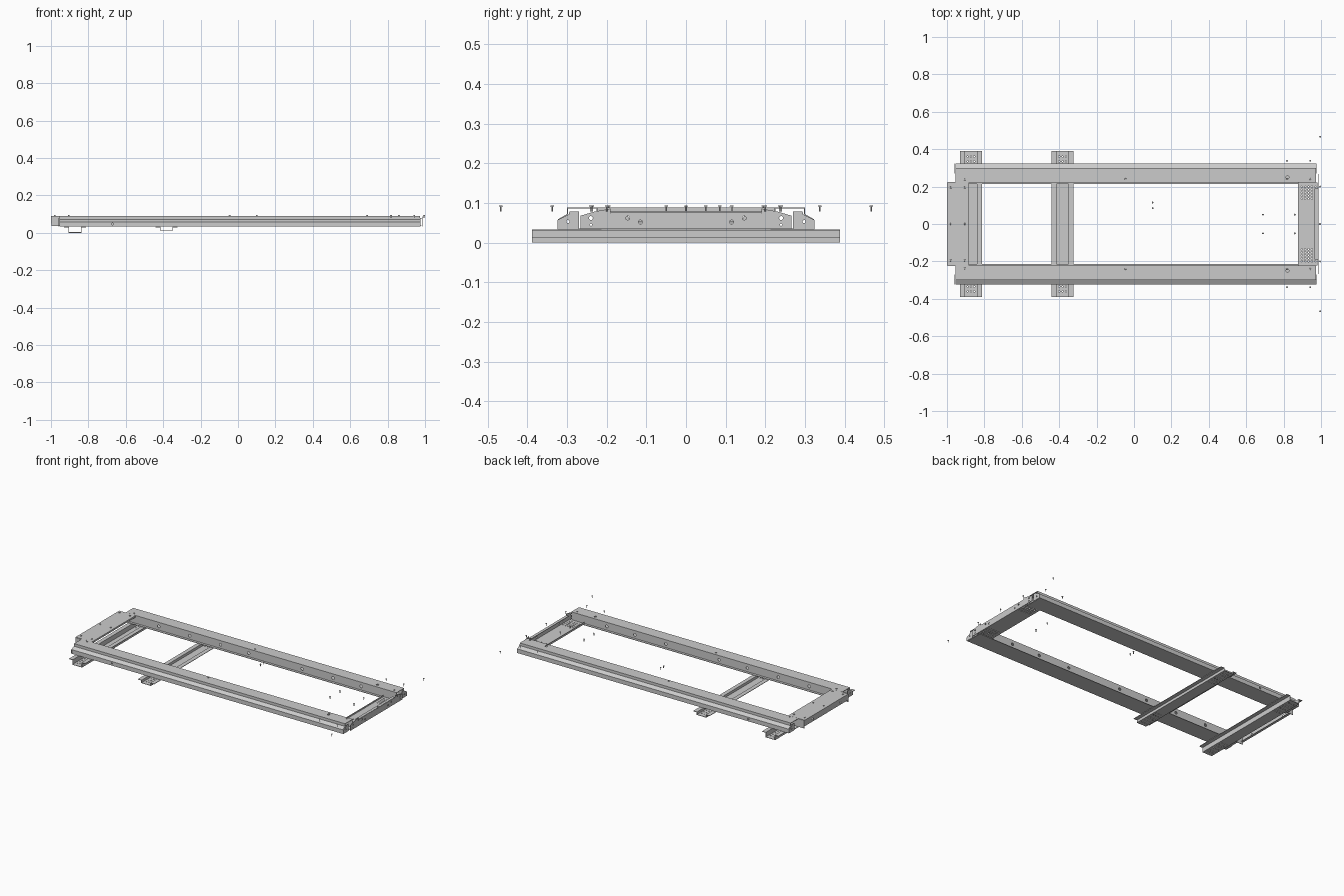
import bpy, bmesh, math
from mathutils import Matrix, Vector

if "Cube" in bpy.data.objects:
    bpy.data.objects.remove(bpy.data.objects["Cube"])

T = 0.003  # sheet thickness


def add_object(name, bm):
    me = bpy.data.meshes.new(name)
    bm.to_mesh(me)
    bm.free()
    ob = bpy.data.objects.new(name, me)
    bpy.context.collection.objects.link(ob)
    return ob


def apply_mod(ob, mod):
    with bpy.context.temp_override(object=ob, active_object=ob, selected_objects=[ob]):
        bpy.ops.object.modifier_apply(modifier=mod.name)


def sheet(name, path, axis, a, b):
    """Folded sheet: open path of (u, z) swept along x or y."""
    def co(u, z, s):
        return (s, u, z) if axis == 'x' else (u, s, z)
    bm = bmesh.new()
    rows = [(bm.verts.new(co(u, z, a)), bm.verts.new(co(u, z, b))) for u, z in path]
    for p, q in zip(rows, rows[1:]):
        bm.faces.new((p[0], p[1], q[1], q[0]))
    ob = add_object(name, bm)
    mod = ob.modifiers.new("thickness", 'SOLIDIFY')
    mod.thickness, mod.offset, mod.use_even_offset = T, 0, True
    apply_mod(ob, mod)
    return ob


def plate(name, outline, x, t=T):
    """Flat plate standing across x, outline in (y, z)."""
    bm = bmesh.new()
    f = bm.faces.new([bm.verts.new((x - t / 2, y, z)) for y, z in outline])
    r = bmesh.ops.extrude_face_region(bm, geom=[f])
    bmesh.ops.translate(bm, vec=(t, 0, 0),
                        verts=[v for v in r['geom'] if isinstance(v, bmesh.types.BMVert)])
    bmesh.ops.recalc_face_normals(bm, faces=bm.faces)
    return add_object(name, bm)


def drill(ob, axis, holes, depth=0.02, sides=10):
    """Cut round holes given as (centre, radius)."""
    rot = {'x': Matrix.Rotation(math.pi / 2, 4, 'Y'),
           'y': Matrix.Rotation(math.pi / 2, 4, 'X'), 'z': Matrix()}[axis]
    bm = bmesh.new()
    for c, r in holes:
        bmesh.ops.create_cone(bm, cap_ends=True, segments=sides, radius1=r, radius2=r,
                              depth=depth, matrix=Matrix.Translation(c) @ rot)
    cutter = add_object("hole_cutter", bm)
    cutter.hide_render = True
    mod = ob.modifiers.new("holes", 'BOOLEAN')
    mod.operation, mod.solver, mod.object = 'DIFFERENCE', 'EXACT', cutter
    apply_mod(ob, mod)
    bpy.data.objects.remove(cutter)


# Side rails: hollow folded section with a stepped outer wall and end brackets
RAIL = [(0.213, 0.034), (0.322, 0.034), (0.322, 0.058), (0.299, 0.071),
        (0.299, 0.0875), (0.224, 0.0875), (0.224, 0.039)]
for s, side in ((-1, "front"), (1, "back")):
    rail = sheet(side + "_rail", [(s * y, z) for y, z in RAIL], 'x', -0.955, 0.972)
    drill(rail, 'y', [((x, s * 0.224, 0.062), 0.009)
                      for x in (-0.72, -0.5, -0.28, -0.08, 0.3, 0.52, 0.72)])
    drill(rail, 'y', [((-0.67, s * 0.322, 0.047), 0.005)])
    drill(rail, 'z', [((0.82, s * 0.25, 0.0875), 0.008)], 0.01)
    for x, end in ((-0.958, "left"), (0.975, "right")):
        bracket = plate(f"{side}_rail_{end}_bracket",
                        [(s * y, z) for y, z in ((0.27, 0.033), (0.324, 0.033), (0.324, 0.057),
                                                 (0.296, 0.071), (0.294, 0.079), (0.27, 0.079))], x)
        drill(bracket, 'x', [((x, s * 0.298, 0.053), 0.004)])

# Hat-section cross bars under the rails
for name, x, floor in (("end_cross_bar", -0.872, T / 2), ("middle_cross_bar", -0.382, 0.0145)):
    top = 0.031
    bar = sheet(name, [(x - 0.058, top), (x - 0.033, top), (x - 0.033, floor),
                       (x + 0.033, floor), (x + 0.033, top), (x + 0.058, top)],
                'y', -0.389, 0.389)
    drill(bar, 'z', [((x + dx, s * (0.235 + 0.025 * i), floor), 0.004)
                     for dx in (-0.018, 0.0, 0.018) for i in range(6) for s in (-1, 1)],
          0.01, 6)

# Left end cover: folded top plate with front wall and short rear lip
cover = sheet("left_end_cover", [(-0.985, 0.052), (-0.9985, 0.052), (-0.9985, 0.0875),
                                 (-0.885, 0.0875), (-0.885, 0.078)], 'y', -0.222, 0.222)
drill(cover, 'x', [((-0.9985, y, 0.066), 0.006) for y in (-0.14, 0.14)], 0.01)
for s, side in ((-1, "front"), (1, "back")):
    sheet(f"left_end_{side}_web", [(s * 0.2225, 0.036), (s * 0.2225, 0.0865)],
          'x', -0.998, -0.94)

# Right end: perforated floor pan and upright end plate with sloped shoulders
pan = sheet("right_end_floor", [(0.878, 0.048), (0.878, 0.0375), (0.982, 0.0375)],
            'y', -0.222, 0.222)
drill(pan, 'z', [((0.897 + 0.018 * i, s * (0.135 + 0.016 * j), 0.0375), 0.004)
                 for i in range(5) for j in range(5) for s in (-1, 1)], 0.01, 6)
half = [(0.266, 0.034), (0.266, 0.068), (0.232, 0.078), (0.19, 0.086), (0.19, 0.075)]
end = plate("right_end_plate", half + [(-y, z) for y, z in reversed(half)], 0.984)
drill(end, 'x', [((0.984, s * y, z), r) for s in (-1, 1)
                 for y, z, r in ((0.24, 0.062, 0.005), (0.147, 0.062, 0.005),
                                 (0.115, 0.052, 0.005), (0.24, 0.045, 0.003))])
sheet("right_end_top_lip", [(0.966, 0.0745), (0.984, 0.0745)], 'y', -0.189, 0.189)

# Screws: shaft with a flat head, several standing free of the frame
spots = [(0.1, 0.085), (0.1, 0.115)]
for x, ys in ((-0.98, (0, 0.195)), (-0.905, (0, 0.195, 0.237)), (-0.045, (0.24,)),
              (0.69, (0.05,)), (0.86, (0.05,)), (0.818, (0.24, 0.338)),
              (0.942, (0.24, 0.338)), (0.995, (0, 0.2, 0.467))):
    for y in ys:
        spots += [(x, y)] if y == 0 else [(x, y), (x, -y)]
bm = bmesh.new()
for x, y in spots:
    for r1, r2, z, d in ((0.002, 0.002, 0.085, 0.012), (0.005, 0.004, 0.0925, 0.003)):
        bmesh.ops.create_cone(bm, cap_ends=True, segments=12, radius1=r1, radius2=r2, depth=d,
                              matrix=Matrix.Translation((x, y, z)))
add_object("screws", bm)
